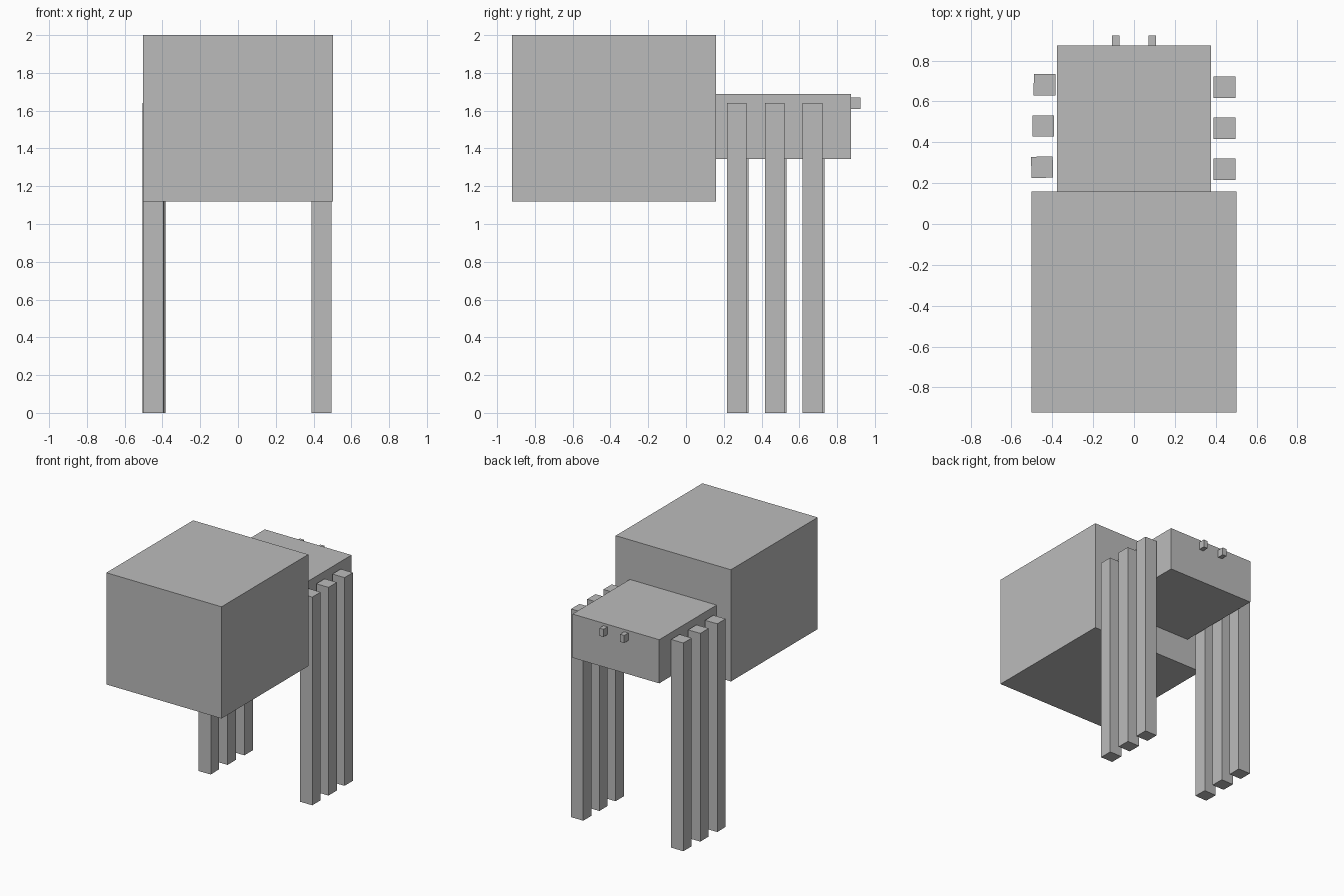
import bpy
from math import radians
from mathutils import Matrix

cube = bpy.data.objects.get("Cube")
if cube:
    bpy.data.objects.remove(cube, do_unlink=True)

GREY = (0.5, 0.5, 0.5, 1)
grey = bpy.data.materials.new("plain grey")
grey.use_nodes = True
grey.diffuse_color = GREY
grey.node_tree.nodes["Principled BSDF"].inputs["Base Color"].default_value = GREY


def box(name, centre, size, turn=0):
    """Add a flat-shaded box, turned about the vertical by some degrees."""
    bpy.ops.mesh.primitive_cube_add(size=1, location=centre)
    obj = bpy.context.object
    obj.name = name
    obj.data.transform(Matrix.Rotation(radians(turn), 4, "Z") @ Matrix.Diagonal((*size, 1)))
    obj.data.materials.append(grey)
    return obj


# Large block at the front and flatter block behind it
box("head", (0, -0.382, 1.56), (1.004, 1.08, 0.88))
box("body", (0, 0.516, 1.517), (0.756, 0.714, 0.344))

# Three legs per side; the right row is slightly askew
LEG = (0.106, 0.104, 1.64)
for i, label in enumerate(("front", "middle", "back")):
    box(f"{label}_leg_left", (0.443, 0.268 + 0.201 * i, 0.82), LEG)
    box(f"{label}_leg_right", (-0.45 + 0.006 * i, 0.278 + 0.202 * i, 0.82), LEG, 1.5 - i)

# Small pegs on the rear face
for side, x in (("left", 0.09), ("right", -0.09)):
    box(f"rear_peg_{side}", (x, 0.896, 1.64), (0.036, 0.056, 0.06))
